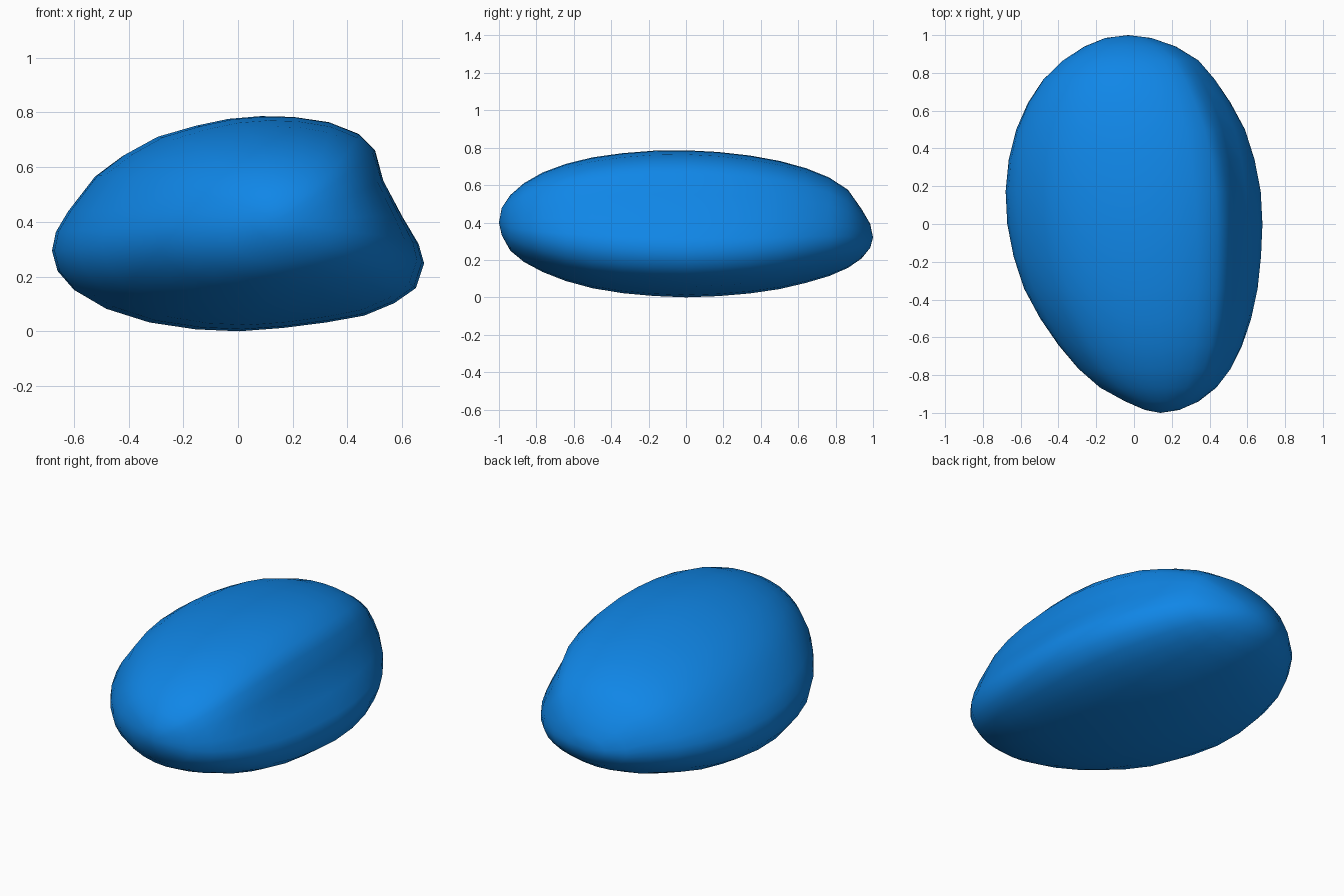
import bpy, bmesh
from math import pi, cos, sin, acos, hypot

if "Cube" in bpy.data.objects:
    bpy.data.objects.remove(bpy.data.objects["Cube"])

# Mid cross-section (x, z), anticlockwise from the lower right edge
SECTION = [(.68, .25), (.66, .32), (.6, .42), (.53, .55), (.5, .66), (.44, .72), (.33, .763),
           (.2, .782), (.08, .785), (-.04, .775), (-.16, .75), (-.3, .71), (-.42, .645),
           (-.52, .57), (-.62, .44), (-.665, .365), (-.68, .295), (-.66, .22), (-.6, .15),
           (-.49, .085), (-.33, .035), (-.16, .01), (0, .003), (.16, .015), (.32, .035),
           (.46, .06), (.57, .105), (.65, .16)]
# Outlines running from front to back (y, value)
LEFT = [(-1, .14), (-.96, 0), (-.88, -.16), (-.75, -.31), (-.57, -.45), (-.37, -.57), (-.12, -.65),
        (.12, -.68), (.36, -.66), (.55, -.605), (.71, -.52), (.83, -.42), (.91, -.31), (.97, -.2), (1, -.03)]
RIGHT = [(-1, .14), (-.97, .28), (-.9, .4), (-.8, .49), (-.65, .57), (-.37, .65), (0, .68),
         (.22, .665), (.37, .63), (.53, .575), (.66, .5), (.8, .4), (.9, .3), (.96, .17), (1, -.03)]
TOP = [(-1, .4), (-.98, .49), (-.91, .575), (-.82, .64), (-.67, .705), (-.46, .755), (-.15, .785),
       (.1, .782), (.35, .757), (.56, .715), (.71, .665), (.82, .61), (.89, .55), (.94, .47), (1, .32)]
BOTTOM = [(-1, .4), (-.98, .32), (-.94, .25), (-.86, .185), (-.73, .12), (-.55, .06), (-.32, .02),
          (0, 0), (.22, .01), (.45, .035), (.67, .085), (.82, .135), (.93, .2), (.985, .265), (1, .32)]


def sample(outline, a):
    """Smooth lookup of an outline at angle a, where y = -cos(a)."""
    p = [(acos(-y), v) for y, v in outline]
    i = 0
    while i < len(p) - 2 and p[i + 1][0] < a:
        i += 1

    def slope(k):
        m, n = max(k - 1, 0), min(k + 1, len(p) - 1)
        return (p[n][1] - p[m][1]) / (p[n][0] - p[m][0])
    h = p[i + 1][0] - p[i][0]
    t = (a - p[i][0]) / h
    return ((2*t**3 - 3*t*t + 1) * p[i][1] + (t**3 - 2*t*t + t) * h * slope(i)
            + (3*t*t - 2*t**3) * p[i + 1][1] + (t**3 - t*t) * h * slope(i + 1))


def fit(values, lo, hi):
    a, b = min(values), max(values)
    return [lo + (v - a) / (b - a) * (hi - lo) for v in values]


us = fit([p[0] for p in SECTION], -1, 1)
vs = fit([p[1] for p in SECTION], -1, 1)

# Pebble: scaled sections, the dent fading towards both ends
bm = bmesh.new()
STEPS = 18
rings = []
for k in range(1, STEPS):
    a = pi * k / STEPS
    w = sin(a) ** 1.2
    xs, zs = [], []
    for u, v in zip(us, vs):
        r = hypot(u, v)
        xs.append(u * w + u / r * (1 - w))
        zs.append(v * w + v / r * (1 - w))
    xs = fit(xs, sample(LEFT, a), sample(RIGHT, a))
    zs = fit(zs, sample(BOTTOM, a), sample(TOP, a))
    rings.append([bm.verts.new((x, -cos(a), z)) for x, z in zip(xs, zs)])
front = bm.verts.new((.14, -1, .4))
back = bm.verts.new((-.03, 1, .32))
n = len(SECTION)
for i in range(n):
    j = (i + 1) % n
    for r, s in zip(rings, rings[1:]):
        bm.faces.new((r[i], r[j], s[j], s[i]))
    bm.faces.new((front, rings[0][j], rings[0][i]))
    bm.faces.new((back, rings[-1][i], rings[-1][j]))
bmesh.ops.recalc_face_normals(bm, faces=bm.faces)
for f in bm.faces:
    f.smooth = True

mesh = bpy.data.meshes.new("pebble")
bm.to_mesh(mesh)
bm.free()
pebble = bpy.data.objects.new("pebble", mesh)
bpy.context.collection.objects.link(pebble)

mat = bpy.data.materials.new("blue")
mat.diffuse_color = (0.005, 0.24, 0.8, 1)
mat.use_nodes = True
mat.node_tree.nodes["Principled BSDF"].inputs["Base Color"].default_value = mat.diffuse_color
mesh.materials.append(mat)
